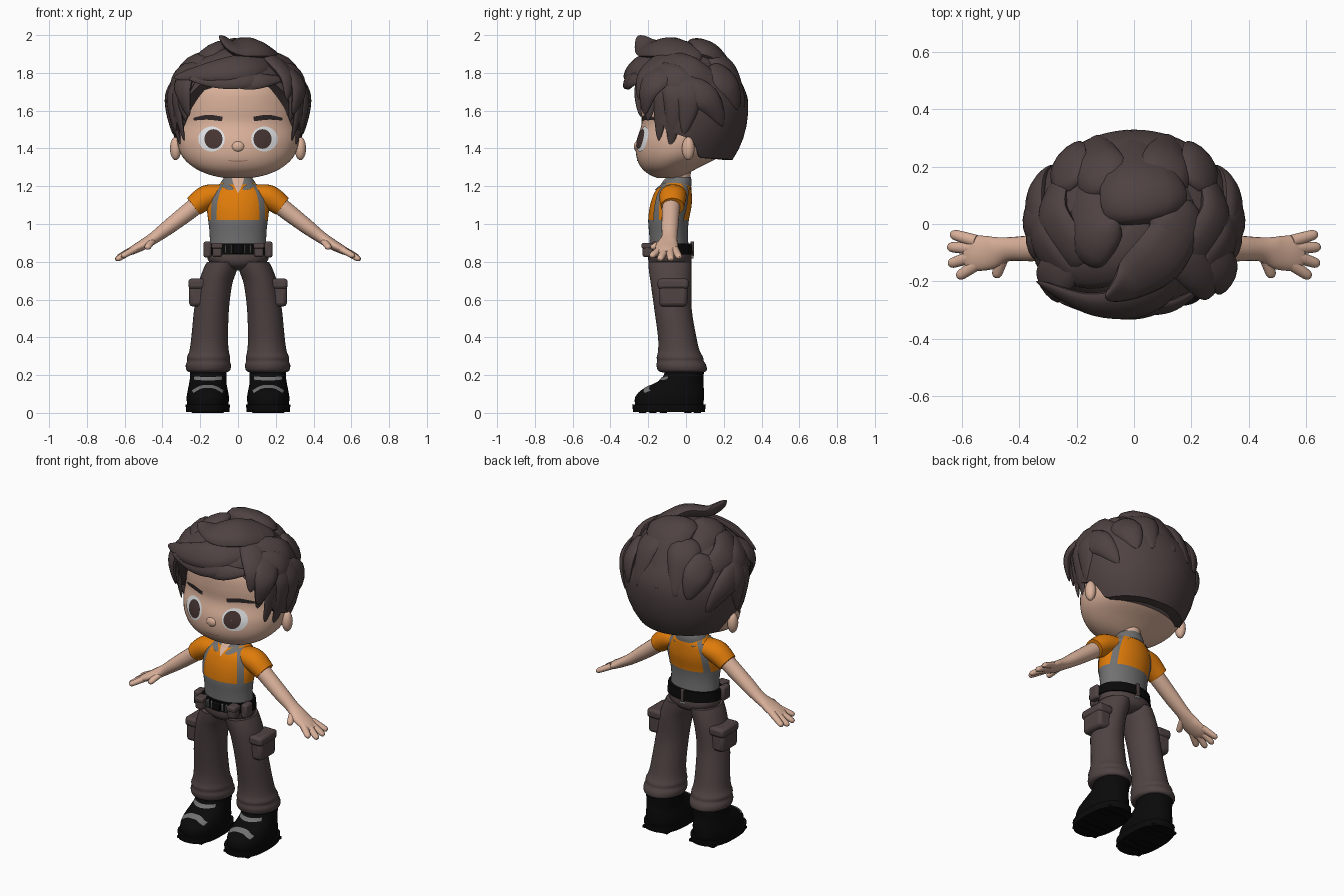
import bpy, bmesh, math
from mathutils import Vector, Matrix
from mathutils.bvhtree import BVHTree

if "Cube" in bpy.data.objects:
    bpy.data.objects.remove(bpy.data.objects["Cube"])


def material(name, *rgb):
    m = bpy.data.materials.new(name)
    m.use_nodes = True
    m.diffuse_color = (*rgb, 1)
    m.node_tree.nodes["Principled BSDF"].inputs["Base Color"].default_value = (*rgb, 1)
    return m


skin = material("skin", .70, .44, .325)
brown = material("hair_brown", .078, .054, .054)
cloth = material("trouser_brown", .08, .057, .056)
orange = material("orange", .74, .2, .003)
grey = material("grey", .165, .165, .165)
black = material("black", .003, .003, .003)
white = material("eye_white", .75, .76, .78)
iris = material("iris_brown", .06, .035, .032)
brow = material("brow_brown", .03, .022, .022)
lip = material("lip", .45, .24, .18)


def finish(name, bm, mat, mirror=False, recalc=True):
    if recalc:
        bmesh.ops.recalc_face_normals(bm, faces=bm.faces)
    mesh = bpy.data.meshes.new(name)
    bm.to_mesh(mesh)
    bm.free()
    mesh.materials.append(mat)
    mesh.shade_smooth()
    mesh.set_sharp_from_angle(angle=math.radians(45))
    ob = bpy.data.objects.new(name, mesh)
    bpy.context.scene.collection.objects.link(ob)
    if mirror:
        ob.modifiers.new("mirror", "MIRROR")
    return ob


def spline(rows, n):
    """Catmull-Rom resampling of rows of any length."""
    out = []
    for i in range(len(rows) - 1):
        a, b, c, d = (rows[max(0, min(len(rows) - 1, i + k))] for k in (-1, 0, 1, 2))
        for j in range(n):
            t = j / n
            out.append([.5 * (2*q + (r-p)*t + (2*p-5*q+4*r-s)*t*t + (3*q-p-3*r+s)*t**3)
                        for p, q, r, s in zip(a, b, c, d)])
    return out + [list(rows[-1])]


def bridge(bm, rings, closed=True, caps=True):
    vs = [[bm.verts.new(p) for p in ring] for ring in rings]
    k = len(vs[0])
    for a, b in zip(vs, vs[1:]):
        for i in range(k if closed else k - 1):
            j = (i + 1) % k
            bm.faces.new((a[i], a[j], b[j], b[i]))
    if caps:
        bm.faces.new(vs[0])
        bm.faces.new(vs[-1])


def loft(name, rows, mat, p=2, n=4, seg=40, mirror=False):
    """Stacked rings: z, centre x, half width, front y, back y."""
    rings = []
    for z, cx, rx, yf, yb in spline(rows, n):
        ring = []
        for i in range(seg):
            c, s = math.cos(i * math.tau / seg), math.sin(i * math.tau / seg)
            c, s = (math.copysign(abs(v) ** (2 / p), v) for v in (c, s))
            ring.append((cx + rx * c, (yf + yb) / 2 + (yb - yf) / 2 * s, z))
        rings.append(ring)
    bm = bmesh.new()
    bridge(bm, rings)
    return finish(name, bm, mat, mirror)


def sweep(name, rows, mat, centre=None, n=5, seg=14, mirror=False):
    """Oval tube along a path: x, y, z, half width, half height."""
    rows = spline(rows, n)
    pts = [Vector(r[:3]) for r in rows]
    rings = []
    for i, (p, r) in enumerate(zip(pts, rows)):
        t = (pts[min(i + 1, len(pts) - 1)] - pts[max(i - 1, 0)]).normalized()
        up = p - centre if centre else Vector((0, 0, 1))
        side = t.cross(up).normalized()
        up = side.cross(t)
        rings.append([p + side * r[3] * math.cos(a) + up * r[4] * math.sin(a)
                      for a in (k * math.tau / seg for k in range(seg))])
    bm = bmesh.new()
    bridge(bm, rings)
    return finish(name, bm, mat, mirror)


def ball(name, pos, size, mat, mirror=False):
    bm = bmesh.new()
    bmesh.ops.create_uvsphere(bm, u_segments=20, v_segments=12, radius=1,
                              matrix=Matrix.Translation(pos) @ Matrix.Diagonal((*size, 1)))
    return finish(name, bm, mat, mirror)


def box(name, pos, size, mat, bevel=.01, mirror=False):
    bm = bmesh.new()
    bmesh.ops.create_cube(bm, matrix=Matrix.Translation(pos) @ Matrix.Diagonal((*size, 1)))
    mod = finish(name, bm, mat, mirror).modifiers.new("bevel", "BEVEL")
    mod.width, mod.segments = bevel, 2


def plate(name, target, rings, mat, side=-1, lift=.005, closed=False, mirror=False):
    """Thin sheet of x, z points laid on the front or back of another part."""
    tree = BVHTree.FromPolygons([v.co for v in target.data.vertices],
                                [p.vertices for p in target.data.polygons])

    def drop(x, z):
        hit = tree.ray_cast(Vector((x, side * 2, z)), Vector((0, -side, 0)))[0]
        hit = hit or tree.find_nearest(Vector((x, side * .15, z)))[0]
        return hit + Vector((0, side * lift, 0))
    bm = bmesh.new()
    bridge(bm, [[drop(*q) for q in ring] for ring in rings], closed, False)
    bm.normal_update()
    if sum(f.normal.y for f in bm.faces) * side < 0:
        bmesh.ops.reverse_faces(bm, faces=bm.faces)
    return finish(name, bm, mat, mirror, False)


def strip(name, target, rows, mat, **kw):
    """Plate along a path of x, z, half width."""
    rows = spline(rows, 5)
    rings = []
    for i, (x, z, w) in enumerate(rows):
        a, b = rows[max(i - 1, 0)], rows[min(i + 1, len(rows) - 1)]
        d = Vector((b[0] - a[0], b[1] - a[1])).normalized()
        rings.append([(x - d.y * w * k, z + d.x * w * k) for k in (-1, -.4, .4, 1)])
    return plate(name, target, rings, mat, **kw)


def disc(name, target, x, z, rx, rz, mat, lift):
    rings = [[(x + rx * r * math.cos(a), z + rz * r * math.sin(a))
              for a in (k * math.tau / 32 for k in range(32))] for r in (.02, .25, .5, .75, 1)]
    return plate(name, target, rings, mat, lift=lift, closed=True, mirror=True)


# Head and face
head = loft("head", [(1.243, 0, .07, -.15, -.04), (1.262, 0, .155, -.195, .0), (1.3, 0, .235, -.238, .07),
                     (1.36, 0, .297, -.263, .18), (1.44, 0, .322, -.262, .23), (1.53, 0, .32, -.235, .25),
                     (1.62, 0, .315, -.24, .26), (1.72, 0, .28, -.23, .25), (1.82, 0, .18, -.15, .18)], skin, seg=56)
ball("nose", (0, -.254, 1.41), (.036, .022, .03), skin)
ball("ears", (.33, .012, 1.4), (.03, .033, .062), skin, True)
disc("eye_whites", head, .14, 1.45, .07, .066, white, .004)
disc("irises", head, .13, 1.45, .048, .052, iris, .008)
strip("eyebrows", head, [(.083, 1.556, .012), (.16, 1.565, .013), (.235, 1.555, .007)], brow, mirror=True)
strip("mouth", head, [(-.05, 1.337, .002), (0, 1.331, .004), (.05, 1.337, .002)], lip, lift=.003)
loft("neck", [(1.16, 0, .055, -.1, .01), (1.3, 0, .06, -.1, .03)], skin)

# Hair shell with a hairline that varies around the head
centre = Vector((0, 0, 1.62))
hairline = [(0, 22), (35, 22), (55, 0), (70, -17), (88, -22), (97, -24), (106, -40), (180, -42)]


def scalp(az, el, k=1):
    a, e = math.radians(az), math.radians(el)
    y = -math.cos(a) * math.cos(e)
    rz = .31 - .03 * y if el > 0 else .42
    return centre + k * Vector((.365 * math.sin(a) * math.cos(e), y * (.33 if y > 0 else .32), rz * math.sin(e)))


def low_edge(az):
    for (a, e), (b, f) in zip(hairline, hairline[1:]):
        if a <= abs(az) <= b:
            return e + (f - e) * (abs(az) - a) / (b - a)


turn = range(-180, 180, 5)
shell = []
for j in range(15):
    shell.append([scalp(a, low_edge(a) + (89 - low_edge(a)) * j / 14) for a in turn])
rim = [[centre + Vector((v.x * k, v.y * k, v.z)) for v in (p - centre for p in shell[0])] for k in (.78, .97)]
bm = bmesh.new()
bridge(bm, rim + shell)
finish("hair_shell", bm, brown)


# Hair locks that swell and then taper to a tip
def lock(name, pts, width, mirror=False):
    path = spline([tuple(p) for p in pts], 8)
    rows = []
    for i, p in enumerate(path):
        f = math.sin(math.pi * (i / (len(path) - 1)) ** .65) ** .8 if 0 < i < len(path) - 1 else 0
        rows.append((*p, width * f + .003, width * .4 * f + .002))
    sweep(name, rows, brown, centre, 1, 12, mirror)


side_locks = [((48, 42), (54, 12), (50, -10), .05), ((45, 45), (65, 15), (60, -25), .055),
              ((60, 45), (78, 10), (73, -31), .06), ((75, 40), (92, 10), (88, -20), .07),
              ((40, 32), (82, 27), (125, 2), .08), ((45, 50), (98, 38), (145, 14), .085),
              ((80, 22), (110, 8), (128, -14), .075), ((120, 45), (138, 22), (146, -2), .08)]
for i, (*path, w) in enumerate(side_locks):
    lock(f"side_lock_{i + 1}", [scalp(a, e) for a, e in path], w, True)
back_locks = [((90, 82), (172, 64), (184, 6), .15), ((140, 66), (155, 42), (160, 0), .09),
              ((215, 66), (208, 42), (202, 0), .09), ((-30, 70), (-80, 66), (-140, 42), .1),
              ((40, 70), (85, 66), (140, 48), .1)]
for i, (*path, w) in enumerate(back_locks):
    lock(f"crown_lock_{i + 1}", [scalp(a, e) for a, e in path], w)
quiff = [[(.2, -.03, 1.87), (.06, -.24, 1.84), (-.14, -.28, 1.81), (-.34, -.2, 1.775)],
         [(.22, -.15, 1.82), (.06, -.28, 1.78), (-.1, -.3, 1.76), (-.26, -.27, 1.77)],
         [(.2, .08, 1.87), (.1, -.1, 1.93), (-.02, -.2, 1.93), (-.1, -.255, 1.995)],
         [(-.1, -.3, 1.78), (.04, -.29, 1.76), (.14, -.28, 1.76), (.24, -.22, 1.77)],
         [(.08, .04, 1.91), (-.06, -.12, 1.89), (-.2, -.17, 1.82), (-.31, -.14, 1.76)],
         [(.1, -.02, 1.91), (.19, -.13, 1.86), (.26, -.22, 1.77), (.26, -.25, 1.66)],
         [(.2, -.04, 1.85), (.29, -.14, 1.78), (.32, -.2, 1.7), (.29, -.22, 1.58)],
         [(-.16, -.08, 1.86), (-.27, -.17, 1.78), (-.29, -.23, 1.7), (-.26, -.24, 1.57)]]
for i, (path, w) in enumerate(zip(quiff, (.08, .06, .1, .05, .08, .07, .075, .075))):
    lock(f"quiff_lock_{i + 1}", path, w)

# Shirt: orange above, grey below, with grey straps and an open collar
shirt = loft("shirt", [(.86, 0, .15, -.19, .015), (.95, 0, .15, -.195, .01), (1.02, 0, .158, -.2, .015),
                       (1.1, 0, .165, -.19, .03), (1.17, 0, .15, -.165, .03), (1.21, 0, .1, -.13, .025),
                       (1.24, 0, .065, -.1, .015)], orange, seg=48)
shirt.data.materials.append(grey)
for f in shirt.data.polygons:
    f.material_index = int(f.center.z < 1.02)
for side, label in ((-1, "front"), (1, "back")):
    strip(f"{label}_straps", shirt, [(.128, 1.015, .015), (.126, 1.1, .015), (.11, 1.17, .014), (.088, 1.212, .012)],
          grey, side=side, mirror=True)
collar = loft("collar", [(1.2, 0, .1, -.138, .03), (1.225, 0, .088, -.12, .03), (1.25, 0, .07, -.1, .025)], grey)
strip("collar_flaps", shirt, [(.08, 1.212, .014), (.05, 1.195, .014), (.025, 1.185, .005)], grey, lift=.008, mirror=True)
strip("neck_opening", shirt, [(0, 1.165, .002), (0, 1.205, .022)], skin, lift=.006)
strip("collar_opening", collar, [(0, 1.2, .02), (0, 1.25, .035)], skin, lift=.004)
sweep("sleeves", [(.09, -.065, 1.16, .07, .05), (.165, -.07, 1.142, .072, .064), (.235, -.072, 1.093, .062, .055)],
      orange, seg=24, mirror=True)

# Arms and hands
sweep("arms", [(.17, -.075, 1.14, .05, .045), (.25, -.08, 1.075, .047, .046), (.36, -.085, .99, .045, .04),
               (.44, -.088, .93, .042, .032), (.5, -.1, .892, .058, .028), (.56, -.102, .86, .06, .022),
               (.59, -.1, .845, .04, .014)], skin, seg=20, mirror=True)
fingers = [((.55, -.06, .868), (.638, -.034, .822)), ((.56, -.085, .862), (.648, -.08, .81)),
           ((.56, -.112, .862), (.645, -.14, .81)), ((.54, -.135, .87), (.615, -.185, .828)),
           ((.455, -.11, .912), (.482, -.185, .872))]
for i, (a, b) in enumerate(fingers):
    a, b = Vector(a), Vector(b)
    rows = [(*a.lerp(b, t), r, r * .85) for t, r in ((0, .022), (.5, .02), (.88, .017), (1, .008))]
    sweep(f"fingers_{i + 1}", rows, skin, n=3, mirror=True)

# Trousers with bunched cuffs and side pockets
loft("hips", [(.755, 0, .05, -.13, -.03), (.775, 0, .11, -.18, .015), (.81, 0, .16, -.2, .03),
              (.87, 0, .157, -.195, .02)], cloth)
loft("trouser_legs", [(.8, .082, .082, -.2, .028), (.75, .098, .09, -.196, .03), (.68, .12, .089, -.186, .03),
                      (.55, .14, .092, -.168, .03), (.4, .15, .097, -.148, .055), (.33, .153, .104, -.148, .072),
                      (.295, .156, .114, -.155, .09), (.275, .156, .113, -.153, .094), (.25, .157, .12, -.156, .108),
                      (.222, .157, .112, -.145, .108), (.212, .157, .08, -.11, .08)], cloth, mirror=True)
box("cargo_pockets", (.215, -.068, .625), (.088, .15, .125), cloth, .02, True)
box("pocket_flaps", (.213, -.068, .683), (.1, .165, .055), cloth, .016, True)
loft("ankles", [(.18, .155, .078, -.105, .06), (.25, .155, .078, -.105, .06)], skin, mirror=True)

# Belt, buckle and pouches
loft("belt", [(.838, 0, .168, -.207, .036), (.898, 0, .164, -.207, .03)], black, n=1)
box("buckle", (0, -.21, .868), (.05, .022, .05), black, .006)
for i, x in enumerate((.036, .065)):
    box(f"belt_studs_{i + 1}", (x, -.205, .868), (.01, .022, .048), grey, .004, True)
box("front_pouches", (.11, -.2, .862), (.052, .06, .075), cloth, .012, True)
box("front_pouch_flaps", (.11, -.202, .885), (.058, .066, .03), cloth, .008, True)
box("side_pouches", (.162, -.145, .865), (.042, .07, .085), cloth, .012, True)
box("back_loop", (0, .033, .868), (.022, .02, .08), cloth, .005)
box("back_tab", (0, .034, .822), (.035, .01, .008), white, .002)

# Boots with soles, treads and laces
boots = loft("boots", [(.03, .16, .108, -.268, .09), (.08, .16, .112, -.27, .095), (.12, .16, .106, -.238, .095),
                       (.15, .16, .1, -.18, .092), (.18, .158, .097, -.13, .092), (.218, .157, .097, -.112, .095)],
             black, p=2.2, mirror=True)
loft("soles", [(.006, .16, .114, -.28, .1), (.045, .16, .118, -.285, .105)], black, p=2.5, n=1, mirror=True)
for i, y in enumerate((-.23, -.175, -.12, .01, .06)):
    box(f"treads_{i + 1}", (.16, y, .008), (.17, .04, .016), black, .003, True)
strip("upper_laces", boots, [(.085, .185, .009), (.158, .18, .009), (.232, .185, .009)], grey, mirror=True)
strip("lower_laces", boots, [(.08, .112, .008), (.12, .135, .008), (.16, .14, .008), (.2, .135, .008), (.24, .112, .008)],
      grey, mirror=True)
